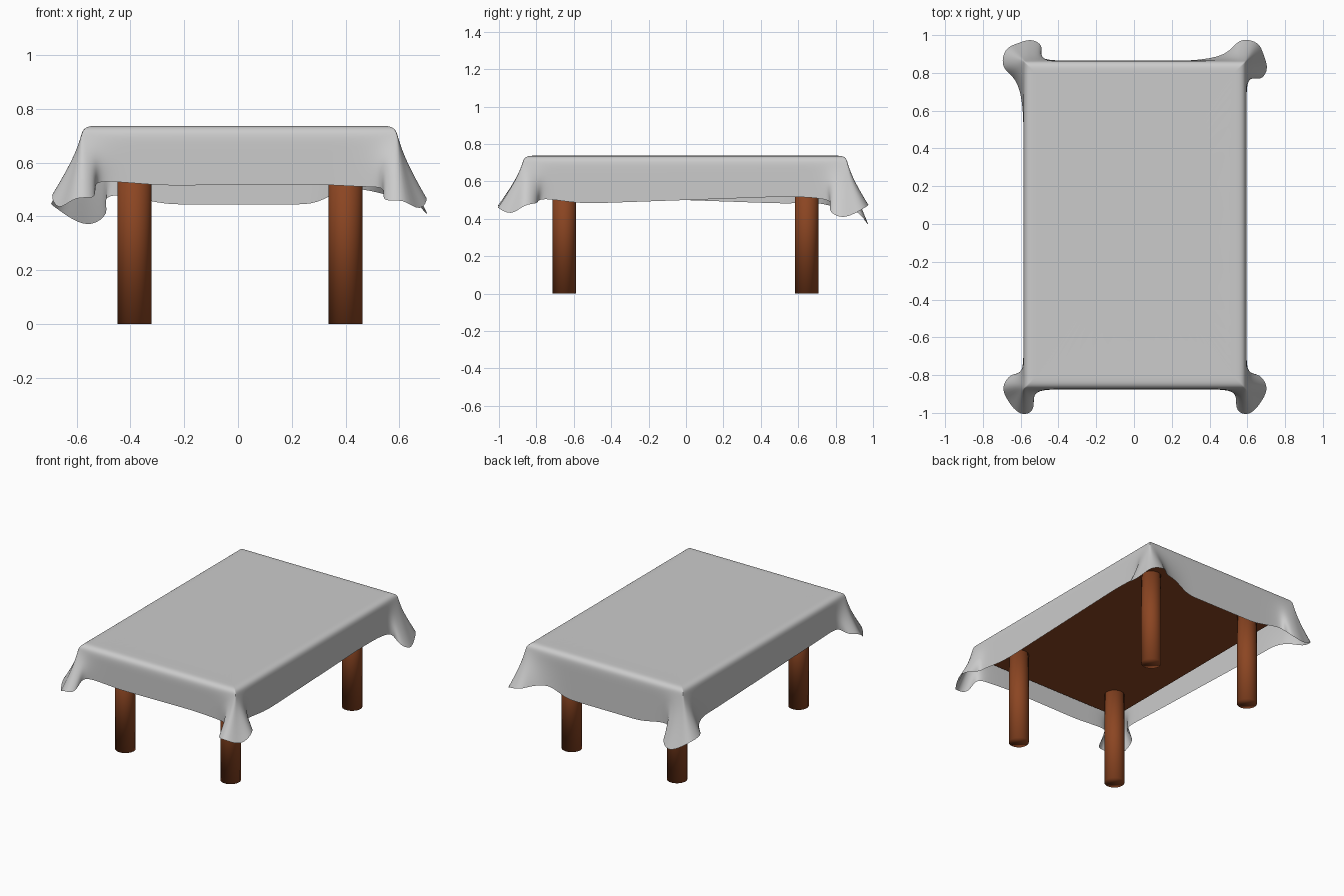
import bpy, bmesh
from mathutils import Vector

default = bpy.data.objects.get("Cube")
if default:
    bpy.data.objects.remove(default)


def material(name, rgb):
    mat = bpy.data.materials.new(name)
    mat.use_nodes = True
    mat.diffuse_color = (*rgb, 1)
    mat.node_tree.nodes["Principled BSDF"].inputs["Base Color"].default_value = (*rgb, 1)
    return mat


cloth_grey = material("cloth grey", (0.6, 0.6, 0.6))
wood_brown = material("wood brown", (0.26, 0.06, 0.016))

# Legs, shaded smooth all over
for side, x in (("right", -0.385), ("left", 0.4)):
    for end, y in (("front", -0.65), ("back", 0.645)):
        bpy.ops.mesh.primitive_cylinder_add(vertices=32, radius=0.063, depth=0.68,
                                            location=(x, y, 0.34))
        leg = bpy.context.object
        leg.name = f"{end}_{side}_leg"
        leg.data.materials.append(wood_brown)
        bpy.ops.object.shade_smooth()

# Table top
bpy.ops.mesh.primitive_cube_add(size=1, location=(0.005, -0.005, 0.676))
top = bpy.context.object
top.name = "table_top"
top.scale = (1.13, 1.69, 0.082)
top.data.materials.append(wood_brown)

# Corner folds of the hem, from the long side round to the short side:
# offset from the table corner, and how far it sinks from neck (0) to tip (1)
EVEN = [(0, -0.30, None), (0, -0.13, 0), (0.01, -0.08, 0.1), (0.07, -0.085, 0.3),
        (0.12, -0.01, 0.3), (0.085, 0.06, 1), (0.02, 0.145, 0.4), (-0.06, 0.12, 0.6),
        (-0.05, 0.04, 0.1), (-0.07, 0.01, 0), (-0.13, 0, 0), (-0.30, 0, None)]
SWEPT = [(0, -0.30, None), (0.01, -0.2, 0), (0.03, -0.12, 0.1), (0.07, -0.07, 0.2),
         (0.12, -0.03, 0.3), (0.1, 0.07, 0.4), (0.03, 0.09, 0.8), (-0.04, 0.12, 1),
         (-0.11, 0.08, 0.6), (-0.08, 0.015, 0.2), (-0.13, 0, 0), (-0.30, 0, None)]
SWEPT_BACK = [(dy, dx, sink) for dx, dy, sink in reversed(SWEPT)]

# Corners in order: direction, fold, neck, tip, long and short side hem heights
CORNERS = [((1, 1), SWEPT_BACK, 0.51, 0.40, 0.52, 0.445),
           ((-1, 1), SWEPT, 0.49, 0.36, 0.48, 0.445),
           ((-1, -1), EVEN, 0.53, 0.41, 0.52, 0.515),
           ((1, -1), EVEN, 0.51, 0.41, 0.48, 0.52)]
TOP_Z = 0.738

corner_pairs = []
for (sx, sy), fold, neck, tip, long_z, short_z in CORNERS:
    corner = Vector((0.005 + sx * 0.59, -0.005 + sy * 0.87, 0))
    pairs = []
    for i, (dx, dy, sink) in enumerate(fold):
        s = 2 * i / (len(fold) - 1) - 1
        slide = 0.30 * s * abs(s)
        edge = Vector((-sx * max(slide, 0), sy * min(slide, 0), TOP_Z))
        z = (long_z if s < 0 else short_z) if sink is None else neck + (tip - neck) * sink
        pairs.append((corner + edge, corner + Vector((sx * dx, sy * dy, z))))
    if sx * sy < 0:
        pairs.reverse()
    corner_pairs.append(pairs)

# Join the corners with evenly spaced points along the straight sides
rim, hem = [], []
for pairs, following in zip(corner_pairs, corner_pairs[1:] + corner_pairs[:1]):
    straight = [tuple(a.lerp(b, t) for a, b in zip(pairs[-1], following[0]))
                for t in (0.15, 0.5, 0.85)]
    rim += [p[0] for p in pairs + straight]
    hem += [p[1] for p in pairs + straight]


def inset(p, d):
    """Slide a rim point towards the middle of the table."""
    return Vector((p.x * (1 - d / 0.59), p.y * (1 - d / 0.87), p.z))


# Tablecloth: flat top, rounded rim, then rows hanging down and flaring to the hem
rings = [[inset(p, d) + Vector((0, 0, dz)) for p in rim]
         for d, dz in ((0.12, -0.002), (0.055, 0), (0.025, -0.003), (0.006, -0.018), (0, -0.045))]
for t in (0.25, 0.5, 0.75, 0.96, 1.0):
    ring = []
    for a, b in zip(rings[4], hem):
        p = a.lerp(b, t ** 1.25)
        p.z = a.z + (b.z - a.z) * t
        ring.append(p)
    rings.append(ring)

bm = bmesh.new()
rows = [[bm.verts.new(p) for p in ring] for ring in rings]
bm.faces.new(rows[0])
count = len(rim)
for upper, lower in zip(rows, rows[1:]):
    for i in range(count):
        j = (i + 1) % count
        bm.faces.new((upper[i], lower[i], lower[j], upper[j]))
bmesh.ops.recalc_face_normals(bm, faces=bm.faces)
for face in bm.faces:
    face.smooth = True
mesh = bpy.data.meshes.new("tablecloth")
bm.to_mesh(mesh)
bm.free()
mesh.materials.append(cloth_grey)
cloth = bpy.data.objects.new("tablecloth", mesh)
bpy.context.collection.objects.link(cloth)
soften = cloth.modifiers.new("soften", "SUBSURF")
soften.levels = soften.render_levels = 2
